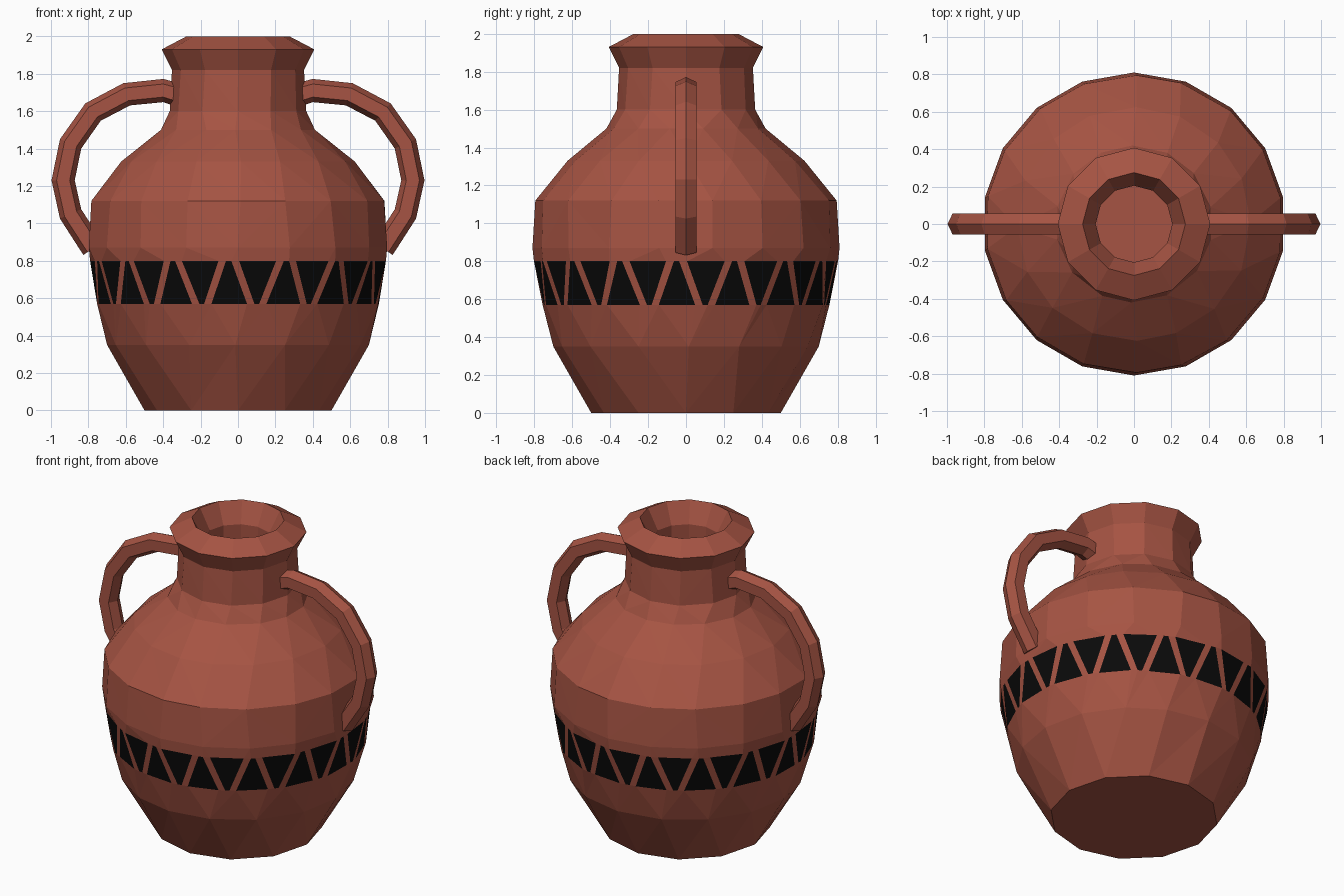
import bpy, bmesh, math, random
from mathutils import Vector

if "Cube" in bpy.data.objects:
    bpy.data.objects.remove(bpy.data.objects["Cube"])

random.seed(4)


def material(name, rgb):
    m = bpy.data.materials.new(name)
    m.diffuse_color = (*rgb, 1)
    m.use_nodes = True
    m.node_tree.nodes["Principled BSDF"].inputs["Base Color"].default_value = m.diffuse_color
    return m


clay = material("terracotta", (0.38, 0.088, 0.056))
black = material("black paint", (0.003, 0.003, 0.003))


def finish(name, bm, mats):
    bmesh.ops.recalc_face_normals(bm, faces=bm.faces)
    me = bpy.data.meshes.new(name)
    bm.to_mesh(me)
    bm.free()
    for m in mats:
        me.materials.append(m)
    ob = bpy.data.objects.new(name, me)
    bpy.context.collection.objects.link(ob)
    return ob


def ring(bm, angles, r, z, sides=None):
    """Ring of (angle, vertex); angle 0 is the front. With sides, points lie on that polygon."""
    out = []
    for a in angles:
        rr = r
        if sides:
            step = math.tau / sides
            rr = r * math.cos(step / 2) / math.cos(a % step - step / 2)
        out.append((a, bm.verts.new((rr * math.sin(a), -rr * math.cos(a), z))))
    return out


def stitch(bm, lo, hi):
    """Triangle strip between two rings that may differ in point count."""
    i = j = 0
    n, m = len(lo), len(hi)
    ang = lambda r, k: r[k % len(r)][0] + math.tau * (k // len(r))
    while i < n or j < m:
        if j >= m or (i < n and ang(lo, i + 1) <= ang(hi, j + 1)):
            bm.faces.new((lo[i % n][1], lo[(i + 1) % n][1], hi[j % m][1]))
            i += 1
        else:
            bm.faces.new((lo[i % n][1], hi[(j + 1) % m][1], hi[j % m][1]))
            j += 1


def even(n, jitter=0.0):
    return [math.tau * (k + random.uniform(-jitter, jitter)) / n for k in range(n)]


# Painted band: 16 upright and 16 inverted triangles divided by thin strokes
def band_angles(up, down):
    out = []
    for k in range(16):
        c = -3.6 + 22.5 * k
        out += [c - up / 2, c + up / 2, c + 11.25 - down / 2, c + 11.25 + down / 2]
    return [math.radians(a) for a in out]


# Jar: outer wall, lip, then hollow inside
bm = bmesh.new()
below = [(12, 0.50, 0.0, 0), (16, 0.70, 0.35, 0.08)]
above = [(18, 0.81, 0.87, 0), (18, 0.795, 1.12, 0.08), (16, 0.625, 1.33, 0.08),
         (14, 0.42, 1.50, 0.08), (12, 0.365, 1.60, 0.05), (12, 0.353, 1.82, 0),
         (12, 0.408, 1.93, 0), (12, 0.275, 2.0, 0),
         (12, 0.205, 1.87, 0), (12, 0.21, 1.62, 0), (12, 0.33, 1.47, 0),
         (16, 0.68, 1.10, 0), (16, 0.70, 0.80, 0), (12, 0.42, 0.10, 0)]
low = [ring(bm, even(n, j), r, z) for n, r, z, j in below]
band_lo = ring(bm, band_angles(14.5, 2.0), 0.765, 0.57, 18)
band_hi = ring(bm, band_angles(2.0, 14.5), 0.803, 0.80, 18)
high = [ring(bm, even(n, j), r, z) for n, r, z, j in above]

lower = low + [band_lo]
upper = [band_hi] + high
for rings in (lower, upper):
    for a, b in zip(rings, rings[1:]):
        stitch(bm, a, b)
for k in range(64):
    q = (k + 1) % 64
    f = bm.faces.new((band_lo[k][1], band_lo[q][1], band_hi[q][1], band_hi[k][1]))
    f.material_index = 1 if k % 2 == 0 else 0
bm.faces.new([v for a, v in low[0]])
bm.faces.new([v for a, v in high[-1]])
finish("jar", bm, [clay, black])

# Handles: six-sided section swept along a bent path, mirrored
path = [Vector((x, 0, z)) for x, z in
        [(0.33, 1.69), (0.40, 1.71), (0.595, 1.69), (0.775, 1.595), (0.895, 1.425),
         (0.935, 1.23), (0.895, 1.05), (0.775, 0.865)]]
section = [(0.062, 0), (0.035, 0.056), (-0.035, 0.056),
           (-0.062, 0), (-0.035, -0.056), (0.035, -0.056)]
bm = bmesh.new()
loops = []
for i, p in enumerate(path):
    t = (path[min(i + 1, len(path) - 1)] - path[max(i - 1, 0)]).normalized()
    out = Vector((-t.z, 0, t.x))
    loops.append([bm.verts.new(p + out * u + Vector((0, v, 0))) for u, v in section])
for a, b in zip(loops, loops[1:]):
    for k in range(6):
        q = (k + 1) % 6
        bm.faces.new((a[k], a[q], b[q], b[k]))
bm.faces.new(loops[0])
bm.faces.new(loops[-1])
handles = finish("handles", bm, [clay])
handles.modifiers.new("mirror", 'MIRROR').use_axis = (True, False, False)
